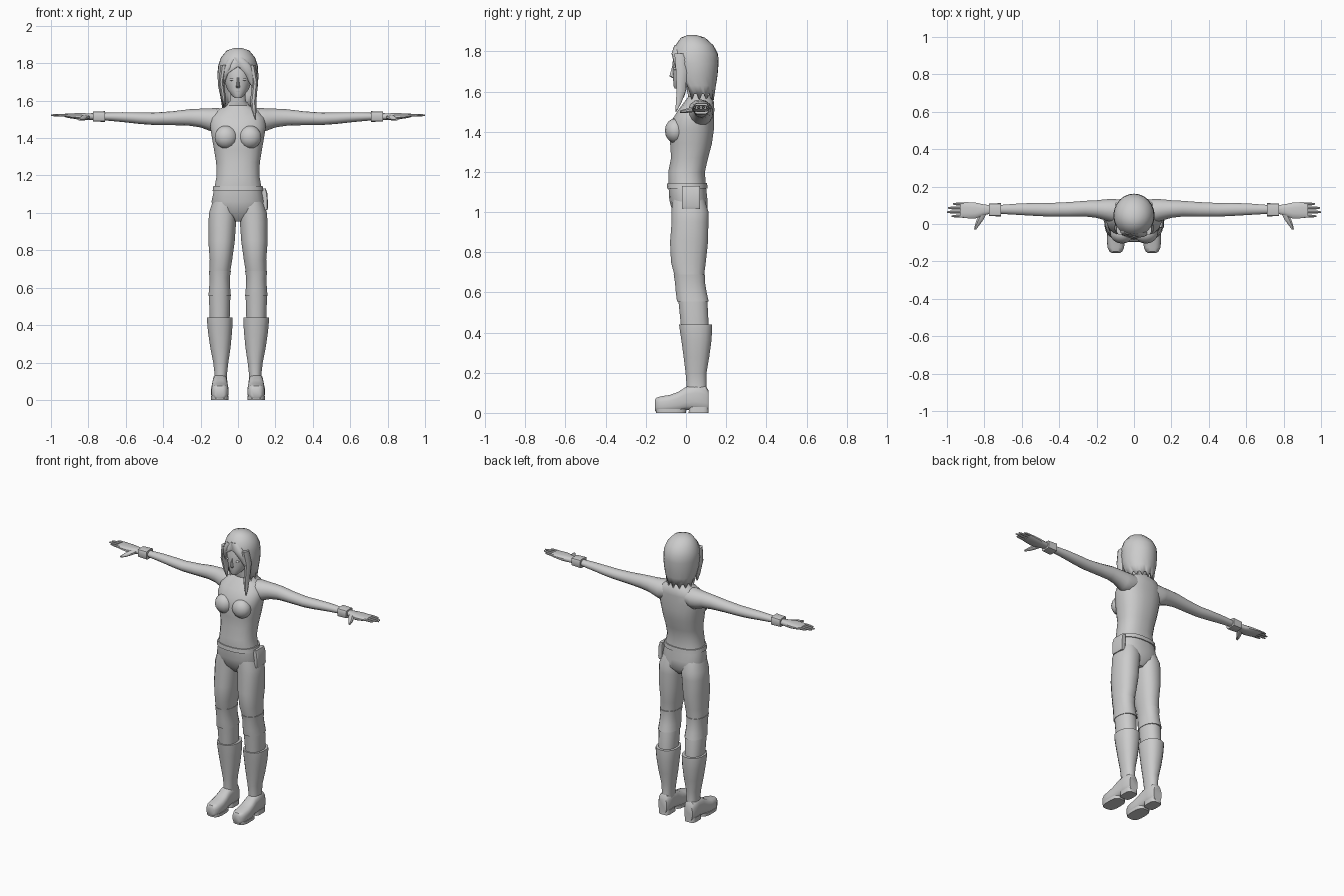
import bpy, bmesh, math

grey = bpy.data.materials.new("light_grey")
grey.diffuse_color = (0.6, 0.6, 0.6, 1)


def finish(name, bm, angle=40):
    """Turn a bmesh into a smooth object with sharp creases."""
    bmesh.ops.remove_doubles(bm, verts=bm.verts, dist=0.0002)
    bmesh.ops.recalc_face_normals(bm, faces=bm.faces)
    for f in bm.faces:
        f.smooth = True
    for e in bm.edges:
        e.smooth = e.calc_face_angle(0) < math.radians(angle)
    me = bpy.data.meshes.new(name)
    bm.to_mesh(me)
    bm.free()
    me.materials.append(grey)
    ob = bpy.data.objects.new(name, me)
    bpy.context.collection.objects.link(ob)
    return ob


def loft(name, axis, sections, n=14, power=2.0, side=1):
    """Skin rounded rings (pos, c1, c2, r1, r2) along an axis; side=-1 mirrors x."""
    bm = bmesh.new()
    rings = []
    for pos, c1, c2, r1, r2 in sections:
        ring = []
        for i in range(n):
            t = 2 * math.pi * (i + 0.5) / n
            c, s = math.cos(t), math.sin(t)
            a = c1 + r1 * math.copysign(abs(c) ** (2 / power), c)
            b = c2 + r2 * math.copysign(abs(s) ** (2 / power), s)
            x, y, z = {"x": (pos, a, b), "y": (a, pos, b), "z": (a, b, pos)}[axis]
            ring.append(bm.verts.new((x * side, y, z)))
        rings.append(ring)
    for r0, r1 in zip(rings, rings[1:]):
        for i in range(n):
            j = (i + 1) % n
            bm.faces.new((r0[i], r0[j], r1[j], r1[i]))
    bm.faces.new(rings[0])
    bm.faces.new(rings[-1])
    return finish(name, bm)


def pair(name, *args, **kw):
    for label, side in (("left", 1), ("right", -1)):
        loft(label + "_" + name, *args, side=side, **kw)


def ball(name, centre, radii):
    bm = bmesh.new()
    bmesh.ops.create_uvsphere(bm, u_segments=14, v_segments=8, radius=1)
    for v in bm.verts:
        v.co = [c + r * k for c, r, k in zip(centre, radii, v.co)]
    finish(name, bm)


# Torso and neck
loft("torso", "z", [
    (0.955, 0, .02, .03, .05), (1.0, 0, .02, .125, .088), (1.06, 0, .012, .143, .096),
    (1.13, 0, .006, .128, .094), (1.2, 0, .003, .115, .092), (1.27, 0, .018, .118, .093),
    (1.34, 0, .025, .13, .105), (1.41, 0, .03, .142, .11), (1.46, 0, .035, .15, .105),
    (1.51, 0, .052, .145, .09), (1.55, 0, .066, .11, .074), (1.575, 0, .066, .06, .055),
    (1.6, 0, .05, .042, .045), (1.7, 0, .04, .04, .042)], n=20, power=2.4)
for s in (1, -1):
    ball("bust", (s * .064, -.052, 1.405), (.062, .053, .062))

# Belt and hip pouch
loft("belt", "z", [(1.118, 0, .006, .137, .102), (1.145, 0, .006, .133, .1)], n=20, power=2.4)
loft("pouch", "z", [(1.015, .143, .025, .013, .045), (1.03, .143, .025, .018, .046),
                    (1.1, .141, .025, .017, .046), (1.13, .136, .025, .013, .045)], n=12, power=8)

# Arms, wristbands and hands
pair("arm", "x", [
    (.05, .07, 1.505, .06, .05), (.12, .072, 1.495, .064, .066), (.155, .076, 1.499, .057, .059),
    (.2, .08, 1.507, .048, .05), (.26, .082, 1.51, .043, .044), (.35, .078, 1.506, .04, .037),
    (.45, .076, 1.503, .037, .033), (.52, .078, 1.506, .036, .031), (.62, .079, 1.512, .031, .026),
    (.72, .078, 1.515, .024, .02), (.8, .078, 1.515, .023, .017)], n=14)
pair("wristband", "x", [(.71, .076, 1.515, .036, .029), (.775, .076, 1.515, .034, .027)], n=12, power=5)
pair("palm", "x", [
    (.77, .078, 1.515, .023, .017), (.81, .075, 1.515, .032, .018), (.85, .072, 1.516, .044, .018),
    (.9, .074, 1.519, .044, .013), (.928, .075, 1.521, .041, .009)], n=12, power=2.6)
for label, y, tip in (("index", .042, .975), ("middle", .064, 1.0),
                      ("ring", .086, .995), ("little", .107, .968)):
    pair(label + "_finger", "x", [(.91, y, 1.521, .009, .008), (tip - .02, y, 1.522, .008, .007),
                                  (tip, y, 1.522, .004, .004)], n=8)
pair("thumb", "y", [(.06, .805, 1.514, .018, .014), (.025, .822, 1.509, .02, .014),
                    (-.005, .838, 1.503, .013, .011), (-.03, .85, 1.5, .006, .006)], n=8)

# Trouser legs with knee sections
pair("trouser_leg", "z", [
    (1.08, .068, .01, .062, .078), (1.0, .08, .02, .076, .094), (.95, .084, .02, .075, .093),
    (.85, .088, .015, .072, .096), (.75, .091, .012, .061, .088), (.69, .097, .016, .057, .076),
    (.62, .098, .022, .053, .07), (.55, .098, .035, .058, .073), (.42, .098, .045, .054, .07)],
    n=16, power=2.3)
pair("knee_band", "z", [(.555, .098, .034, .061, .08), (.6, .098, .026, .057, .078),
                        (.65, .098, .02, .055, .076), (.69, .097, .017, .06, .08)], n=16, power=2.3)

# Boots: shaft, foot and heel
pair("boot_shaft", "z", [
    (.44, .097, .048, .069, .084), (.425, .097, .049, .07, .083), (.36, .096, .052, .065, .076),
    (.28, .094, .052, .055, .065), (.2, .092, .05, .041, .053), (.14, .092, .052, .034, .05),
    (.09, .094, .054, .036, .052)], n=16, power=2.3)
pair("boot_foot", "y", [
    (.112, .096, .062, .03, .05), (.1, .096, .07, .037, .064), (.05, .096, .078, .04, .064),
    (.0, .097, .072, .041, .058), (-.04, .097, .055, .045, .05), (-.08, .097, .046, .048, .044),
    (-.125, .097, .042, .045, .041), (-.148, .097, .04, .034, .036), (-.155, .097, .038, .022, .026)],
    n=16, power=3)
pair("heel", "z", [(0, .096, .063, .038, .05), (.03, .096, .063, .037, .049)], n=16, power=4)
pair("sole", "z", [(0, .097, -.075, .047, .076), (.02, .097, -.075, .048, .078)], n=16, power=3)

# Face, nose, eyes and mouth
loft("head", "z", [
    (1.614, 0, -.034, .018, .022), (1.628, 0, -.02, .034, .042), (1.66, 0, .006, .058, .07),
    (1.70, 0, .02, .073, .087), (1.75, 0, .022, .08, .088), (1.82, 0, .03, .075, .075)], n=18)
loft("nose", "z", [(1.668, 0, -.058, .01, .012), (1.677, 0, -.066, .011, .018),
                   (1.69, 0, -.066, .008, .014), (1.73, 0, -.06, .005, .008)], n=8)
for s in (1, -1):
    ball("eye", (s * .032, -.054, 1.713), (.015, .008, .007))
ball("mouth", (0, -.055, 1.648), (.016, .008, .004))

# Hair shell, open round the face, with a ragged hem
bm = bmesh.new()
cols = 24
rows = []
for z, cy, rx, ry, gap in [
        (1.882, .03, .02, .02, 0), (1.868, .035, .06, .06, 0), (1.83, .042, .092, .095, 0),
        (1.785, .045, .107, .115, 0), (1.74, .045, .11, .117, 36), (1.68, .047, .107, .11, 50),
        (1.63, .052, .096, .097, 62), (1.575, .06, .084, .078, 66)]:
    row = []
    for i in range(cols + 1):
        t = math.radians(gap + (360 - 2 * gap) * i / cols)
        drop = .03 * (i % 3 == 0) if z < 1.6 else 0
        row.append(bm.verts.new((rx * math.sin(t), cy - ry * math.cos(t), z + .012 - drop if z < 1.6 else z)))
    rows.append(row)
for r0, r1 in zip(rows, rows[1:]):
    for i in range(cols):
        bm.faces.new((r0[i], r0[i + 1], r1[i + 1], r1[i]))
bm.faces.new(rows[0][:cols])
shell = finish("hair", bm, 60)
mod = shell.modifiers.new("thickness", "SOLIDIFY")
mod.thickness = .012
mod.offset = -1

# Loose locks and fringe
loft("long_lock", "z", [(1.79, .075, -.03, .02, .03), (1.7, .092, -.022, .016, .03),
                        (1.6, .082, -.025, .018, .024), (1.55, .085, -.035, .014, .016),
                        (1.5, .094, -.05, .003, .004)], n=8)
loft("short_lock", "z", [(1.79, -.075, -.03, .02, .03), (1.7, -.09, -.02, .014, .03),
                         (1.62, -.078, -.015, .014, .022), (1.57, -.072, -.015, .003, .005)], n=8)
loft("wide_fringe", "z", [(1.83, .0, -.038, .03, .02), (1.79, .03, -.05, .042, .022),
                          (1.74, .06, -.04, .028, .02), (1.68, .08, -.025, .01, .012)], n=10)
loft("narrow_fringe", "z", [(1.82, -.03, -.035, .025, .02), (1.78, -.05, -.042, .028, .02),
                            (1.73, -.073, -.028, .016, .018), (1.68, -.083, -.015, .006, .01)], n=10)
